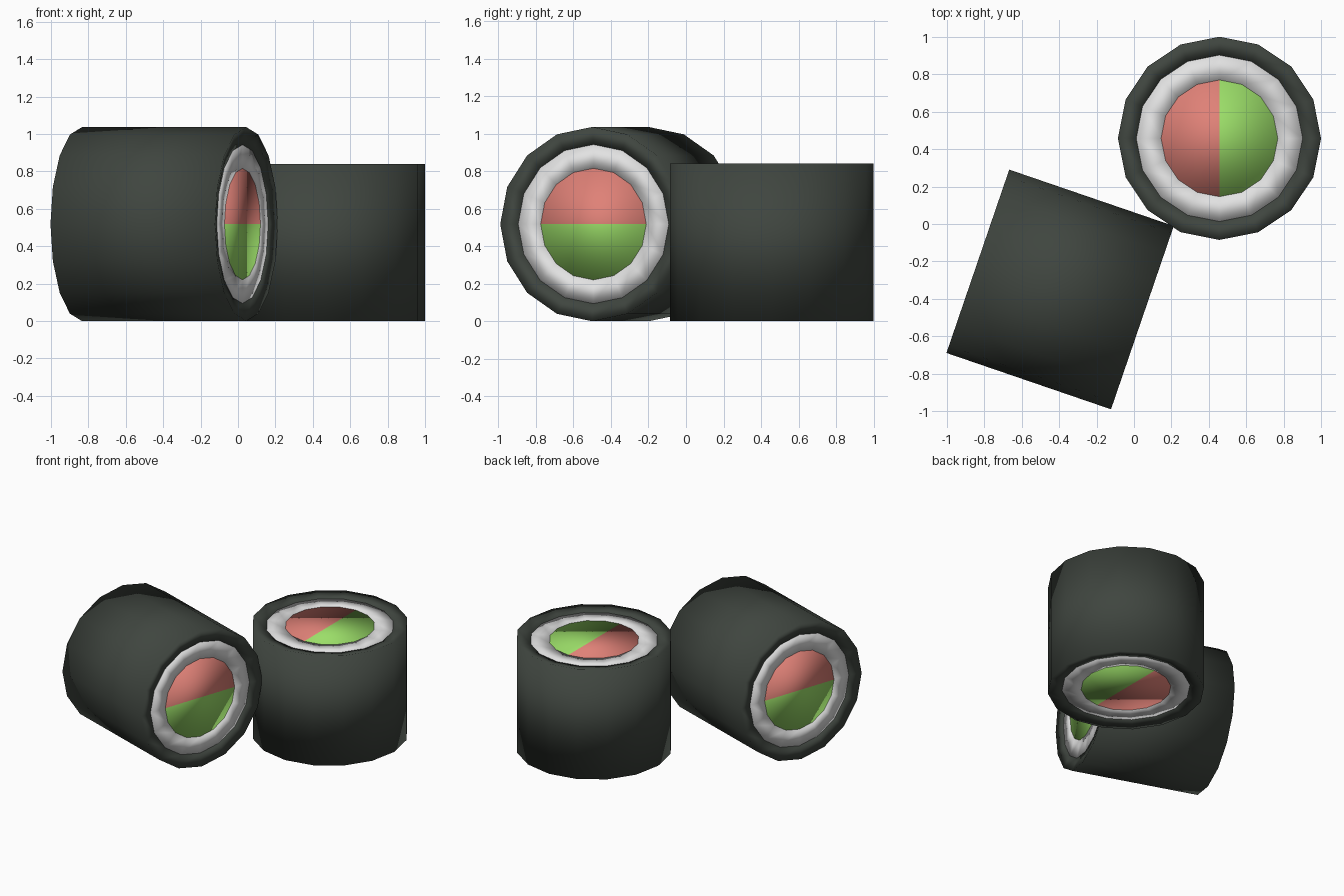
import bpy, bmesh, math
from mathutils import Matrix, Vector

SIDES = 16

if "Cube" in bpy.data.objects:
    bpy.data.objects.remove(bpy.data.objects["Cube"], do_unlink=True)


def material(name, rgb):
    mat = bpy.data.materials.new(name)
    mat.use_nodes = True
    mat.diffuse_color = (*rgb, 1)
    bsdf = next(n for n in mat.node_tree.nodes if n.type == 'BSDF_PRINCIPLED')
    bsdf.inputs["Base Color"].default_value = (*rgb, 1)
    return mat


SEAWEED = material("seaweed dark green", (0.05, 0.06, 0.05))
RICE = material("rice white", (0.76, 0.76, 0.76))
RED = material("filling red", (0.74, 0.22, 0.185))
GREEN = material("filling green", (0.33, 0.73, 0.14))


def ring(bm, radius, z):
    angles = [math.tau * i / SIDES for i in range(SIDES)]
    return [bm.verts.new((radius * math.cos(a), radius * math.sin(a), z)) for a in angles]


def bridge(bm, lower, upper):
    for i in range(SIDES):
        j = (i + 1) % SIDES
        bm.faces.new((lower[i], lower[j], upper[j], upper[i]))


def finish(bm, name, mats, matrix):
    bmesh.ops.recalc_face_normals(bm, faces=bm.faces)
    for face in bm.faces:
        face.smooth = True
    mesh = bpy.data.meshes.new(name)
    bm.to_mesh(mesh)
    bm.free()
    for mat in mats:
        mesh.materials.append(mat)
    obj = bpy.data.objects.new(name, mesh)
    obj.matrix_world = matrix
    bpy.context.collection.objects.link(obj)


def tube(name, outer, inner, outer_half, inner_half, mat, matrix):
    # Closed tube whose end rims may slope inward
    bm = bmesh.new()
    profile = [(outer, -outer_half), (outer, outer_half), (inner, inner_half), (inner, -inner_half)]
    loops = [ring(bm, r, z) for r, z in profile]
    for k in range(len(loops)):
        bridge(bm, loops[k], loops[(k + 1) % len(loops)])
    finish(bm, name, [mat], matrix)


def filling(name, radius, half, matrix):
    # Solid core, each end split into two coloured half discs
    bm = bmesh.new()
    loops = [ring(bm, radius, z) for z in (-half, half)]
    bridge(bm, *loops)
    q = SIDES // 4
    for loop in loops:
        bm.faces.new(loop[q:3 * q + 1])
        bm.faces.new(loop[3 * q:] + loop[:q + 1])
    for face in bm.faces:
        face.material_index = 0 if face.calc_center_median().x < 0 else 1
    finish(bm, name, [RED, GREEN], matrix)


def roll(prefix, matrix):
    tube(prefix + "_seaweed_wrap", 0.543, 0.445, 0.42, 0.40, SEAWEED, matrix)
    tube(prefix + "_rice_ring", 0.445, 0.312, 0.40, 0.40, RICE, matrix)
    filling(prefix + "_filling", 0.312, 0.40, matrix)


# Standing roll
roll("standing", Matrix.Translation((0.457, 0.458, 0.42)))

# Roll lying on its side, slightly slimmer and longer
lying = (Matrix.Translation((-0.395, -0.35, 0.518))
         @ Matrix.Rotation(math.radians(-18.9), 4, 'Z')
         @ Matrix.Rotation(math.radians(90), 4, 'Y')
         @ Matrix.Diagonal(Vector((0.954, 0.954, 1.107, 1))))
roll("lying", lying)
